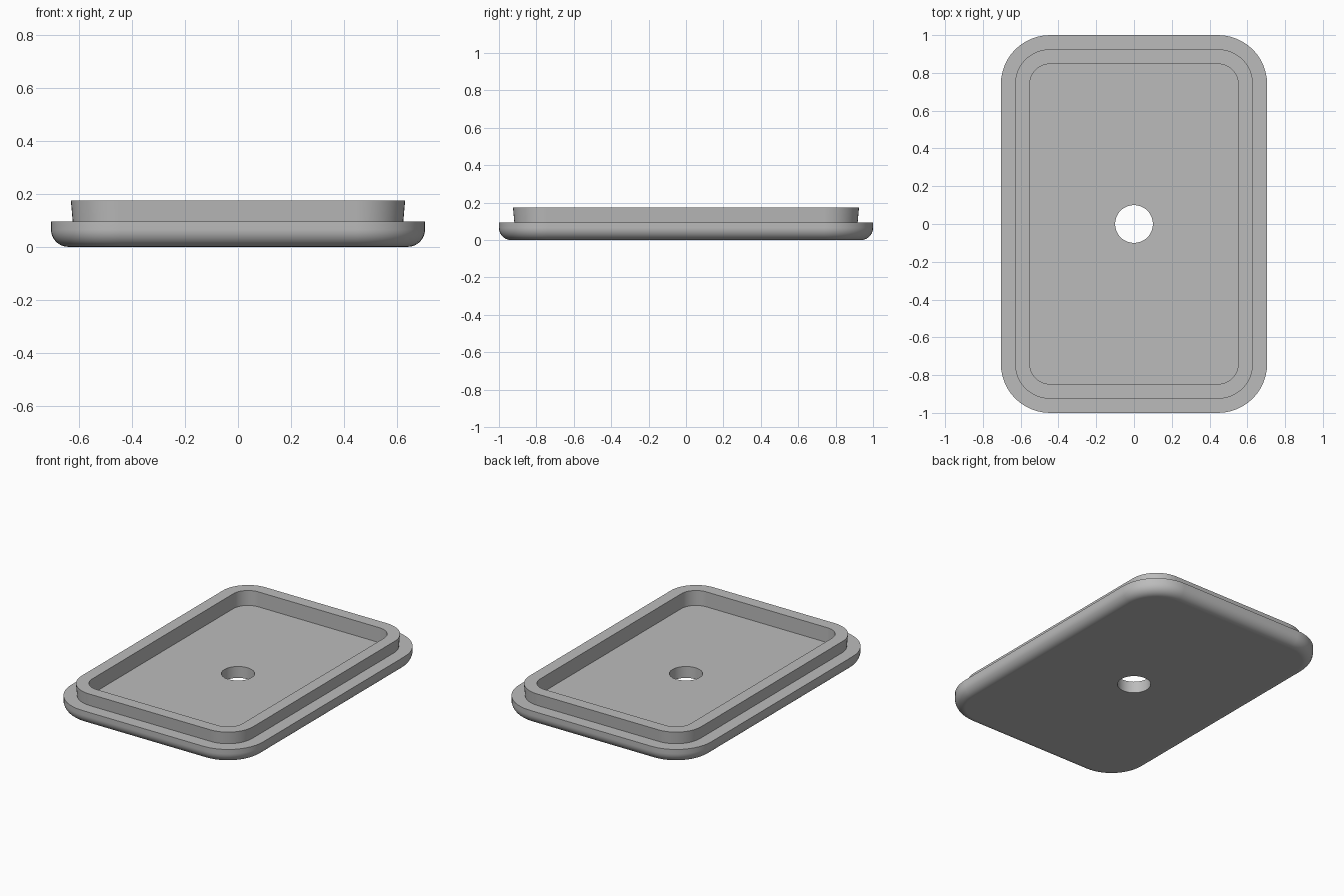
import bpy, bmesh, math

cube = bpy.data.objects.get("Cube")
if cube:
    bpy.data.objects.remove(cube, do_unlink=True)

HALF_X, HALF_Y, CORNER = 0.705, 1.0, 0.26
HOLE_RADIUS = 0.1
ARC = 12          # segments per rounded corner
FILLET, STEPS = 0.065, 8


def rounded_loop(bm, inset, z):
    """Concentric rounded rectangle, pulled in by inset."""
    radius = CORNER - inset
    verts = []
    for q, (sx, sy) in enumerate([(1, 1), (-1, 1), (-1, -1), (1, -1)]):
        for i in range(ARC + 1):
            a = (q + i / ARC) * math.pi / 2
            verts.append(bm.verts.new((sx * (HALF_X - CORNER) + radius * math.cos(a),
                                       sy * (HALF_Y - CORNER) + radius * math.sin(a), z)))
    return verts


def circle_loop(bm, radius, z):
    n = 4 * (ARC + 1)
    angles = [(i + 0.5) * math.tau / n for i in range(n)]
    return [bm.verts.new((radius * math.cos(a), radius * math.sin(a), z)) for a in angles]


grey = bpy.data.materials.new("matte grey")
grey.use_nodes = True
colour = (0.5, 0.5, 0.5, 1)
grey.diffuse_color = colour
grey.node_tree.nodes["Principled BSDF"].inputs["Base Color"].default_value = colour

# Section of the lid as (inset, height): bottom fillet, ledge, raised lip, floor
section = []
for i in range(STEPS + 1):
    a = i / STEPS * math.pi / 2
    section.append((FILLET * (1 - math.sin(a)), FILLET * (1 - math.cos(a))))
section += [(0, 0.095), (0.082, 0.095), (0.075, 0.175), (0.153, 0.175), (0.153, 0.076)]

bm = bmesh.new()
loops = [circle_loop(bm, HOLE_RADIUS, 0)]
loops += [rounded_loop(bm, inset, z) for inset, z in section]
loops.append(circle_loop(bm, HOLE_RADIUS, 0.076))

# Skin the closed section, including the wall of the centre hole
for low, high in zip(loops, loops[1:] + loops[:1]):
    n = len(low)
    for i in range(n):
        j = (i + 1) % n
        bm.faces.new((low[i], low[j], high[j], high[i]))
bmesh.ops.recalc_face_normals(bm, faces=bm.faces)

mesh = bpy.data.meshes.new("lid")
bm.to_mesh(mesh)
bm.free()
mesh.materials.append(grey)
lid = bpy.data.objects.new("lid", mesh)
bpy.context.collection.objects.link(lid)

# Smooth curves, crisp rims
bpy.ops.object.select_all(action='DESELECT')
lid.select_set(True)
bpy.context.view_layer.objects.active = lid
bpy.ops.object.shade_smooth_by_angle(angle=math.radians(30))
weighted = lid.modifiers.new("flat face normals", 'WEIGHTED_NORMAL')
weighted.keep_sharp = True
